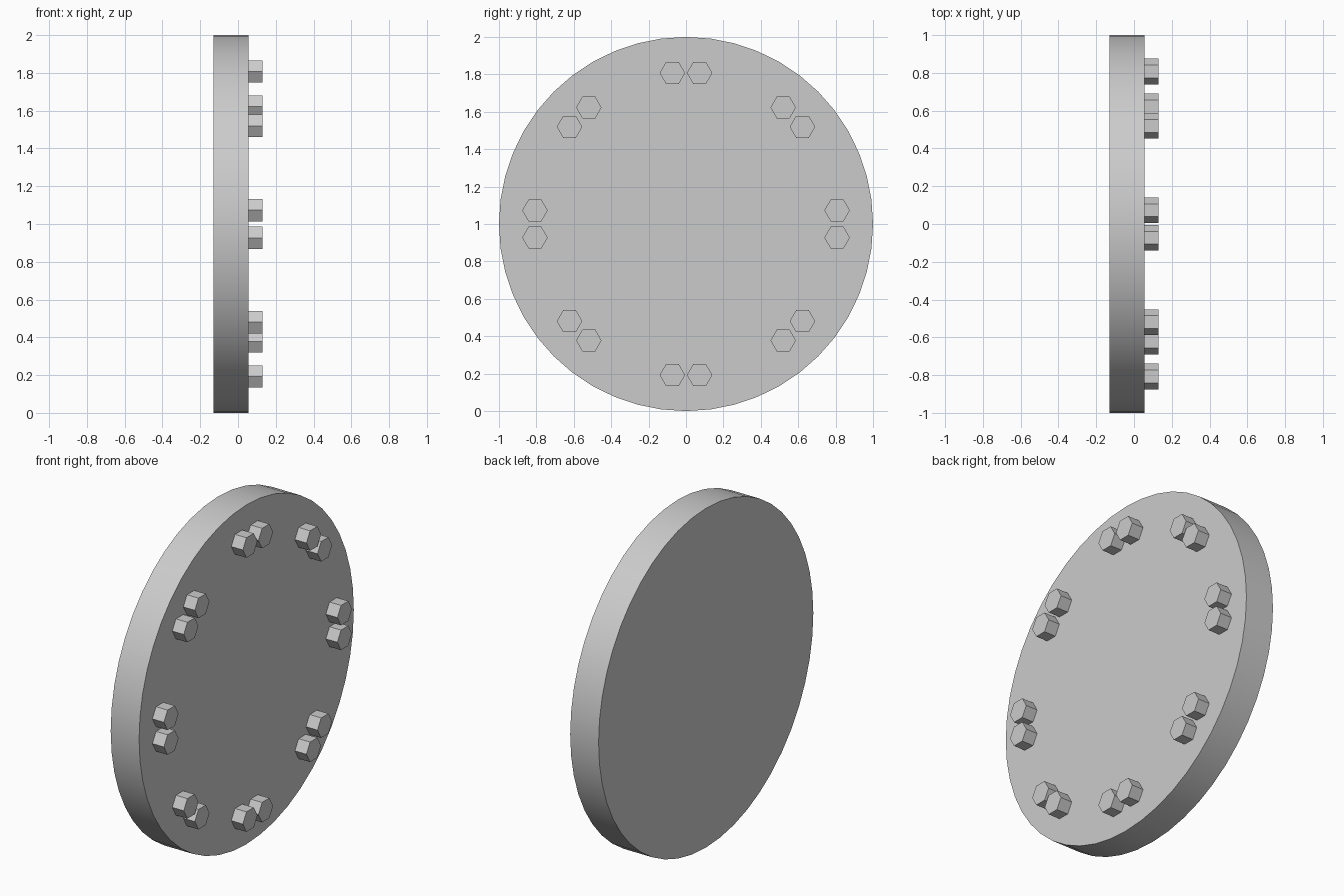
import bpy
import math

if "Cube" in bpy.data.objects:
    bpy.data.objects.remove(bpy.data.objects["Cube"])

grey = bpy.data.materials.new("light_grey")
grey.diffuse_color = (0.6, 0.6, 0.6, 1)
grey.use_nodes = True
grey.node_tree.nodes["Principled BSDF"].inputs["Base Color"].default_value = grey.diffuse_color


def x_cylinder(name, sides, radius, x0, x1, y, z, spin=0.0):
    """Cylinder lying along x; spin=0 puts a corner straight out along y."""
    bpy.ops.mesh.primitive_cylinder_add(
        vertices=sides, radius=radius, depth=x1 - x0,
        location=((x0 + x1) / 2, y, z))
    obj = bpy.context.object
    obj.name = name
    # Corner on local +y stays on world +y when tipped about the y axis
    obj.rotation_euler = (0, math.pi / 2, 0)
    obj.data.materials.append(grey)
    return obj


FACE_X = 0.055   # bolted face of the disc
HALF = 0.13      # half of the overall depth

# Round plate with a smooth rim
disc = x_cylinder("disc", 48, 1.0, -HALF, FACE_X, 0, 1)
bpy.ops.object.shade_smooth_by_angle(angle=math.radians(30))

# Eight pairs of hexagonal bolt heads, all facing the same way
RING, SPREAD = 0.811, math.radians(5.15)
for i in range(8):
    for side in (-1, 1):
        a = i * math.pi / 4 + side * SPREAD
        x_cylinder(f"bolt_{i + 1}_{'a' if side < 0 else 'b'}", 6, 0.068,
                   FACE_X - 0.005, HALF, RING * math.cos(a), 1 + RING * math.sin(a))
